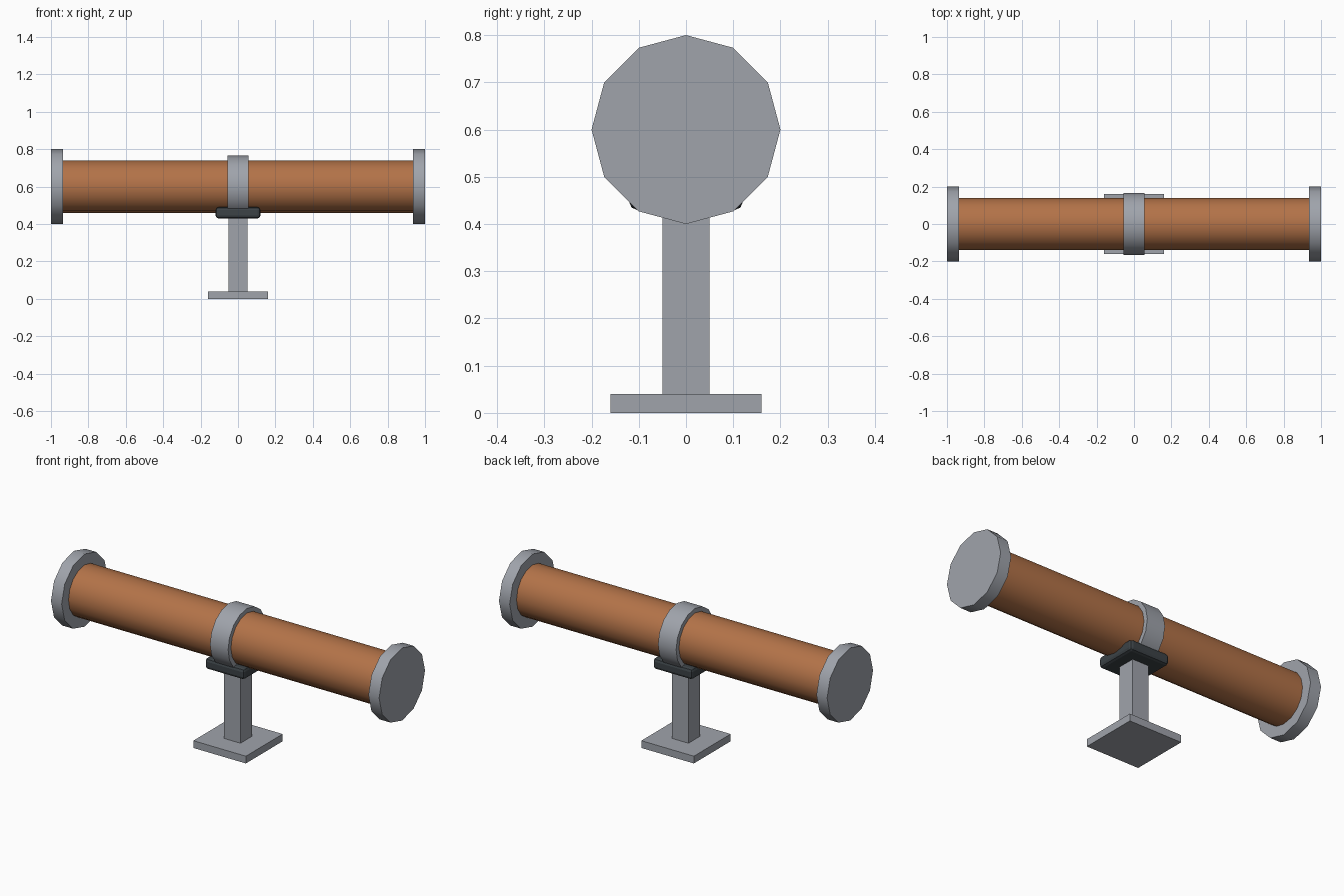
import bpy
import math

if "Cube" in bpy.data.objects:
    bpy.data.objects.remove(bpy.data.objects["Cube"], do_unlink=True)

AXIS_Z = 0.6  # height of the pipe's centre line


def material(name, rgb):
    mat = bpy.data.materials.new(name)
    mat.use_nodes = True
    colour = (*rgb, 1)
    mat.diffuse_color = colour
    bsdf = mat.node_tree.nodes["Principled BSDF"]
    bsdf.inputs["Base Color"].default_value = colour
    bsdf.inputs["Roughness"].default_value = 0.6
    return mat


steel = material("steel grey", (0.35, 0.37, 0.41))
copper = material("copper", (0.45, 0.17, 0.065))
rubber = material("dark rubber", (0.045, 0.055, 0.062))


def tube(name, radius, x0, x1, sides, mat):
    """Closed cylinder along x, with a corner at its top."""
    bpy.ops.mesh.primitive_cylinder_add(
        vertices=sides, radius=radius, depth=x1 - x0,
        location=((x0 + x1) / 2, 0, AXIS_Z), rotation=(0, math.pi / 2, 0))
    obj = bpy.context.object
    obj.name = name
    obj.data.materials.append(mat)
    bpy.ops.object.transform_apply(location=False, rotation=True, scale=True)
    bpy.ops.object.shade_smooth_by_angle(angle=math.radians(35))
    return obj


def box(name, width, z0, z1, mat):
    """Square block centred on the stand."""
    bpy.ops.mesh.primitive_cube_add(size=1, location=(0, 0, (z0 + z1) / 2))
    obj = bpy.context.object
    obj.name = name
    obj.scale = (width, width, z1 - z0)
    bpy.ops.object.transform_apply(location=False, rotation=False, scale=True)
    obj.data.materials.append(mat)
    return obj


# Pipe, middle clamp and end flanges
tube("pipe", 0.14, -0.97, 0.97, 16, copper)
tube("clamp_band", 0.165, -0.055, 0.055, 16, steel)
for name, x0, x1 in (("right_flange", -1, -0.935), ("left_flange", 0.935, 1)):
    tube(name, 0.2, x0, x1, 12, steel)

# Stand
box("base_plate", 0.32, 0, 0.04, steel)
box("post", 0.1, 0.04, 0.45, steel)

# Rounded pad under the pipe
pad = box("support_pad", 0.24, 0.43, 0.49, rubber)
bevel = pad.modifiers.new("rounded_edges", "BEVEL")
bevel.width = 0.016
bevel.segments = 2
